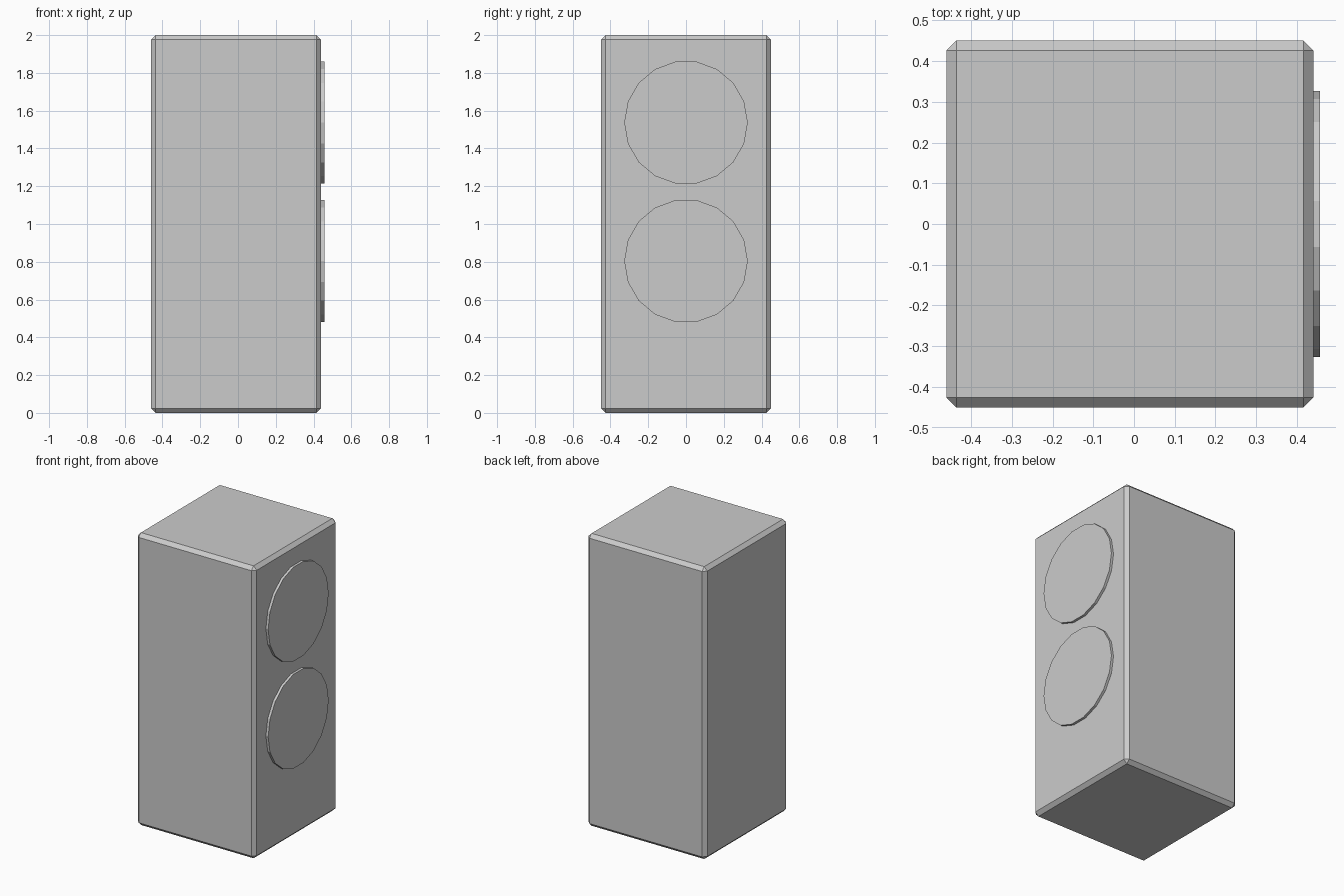
import bpy
from math import pi

if "Cube" in bpy.data.objects:
    bpy.data.objects.remove(bpy.data.objects["Cube"])

# Cabinet: tall box with small flat chamfers on every edge
bpy.ops.mesh.primitive_cube_add(size=1, location=(-0.01, 0, 1))
cabinet = bpy.context.object
cabinet.name = "cabinet"
cabinet.scale = (0.9, 0.9, 2.0)
bpy.ops.object.transform_apply(location=False, rotation=False, scale=True)
bevel = cabinet.modifiers.new("edge_chamfer", 'BEVEL')
bevel.width = 0.024
bevel.segments = 1


# Round discs raised slightly from the right side
def add_disc(name, z, radius=0.327, x0=0.43, x1=0.457):
    bpy.ops.mesh.primitive_cylinder_add(
        vertices=18, radius=radius, depth=x1 - x0,
        location=((x0 + x1) / 2, 0, z), rotation=(0, pi / 2, 0))
    bpy.context.object.name = name


add_disc("upper_disc", 1.537)
add_disc("lower_disc", 0.804)
